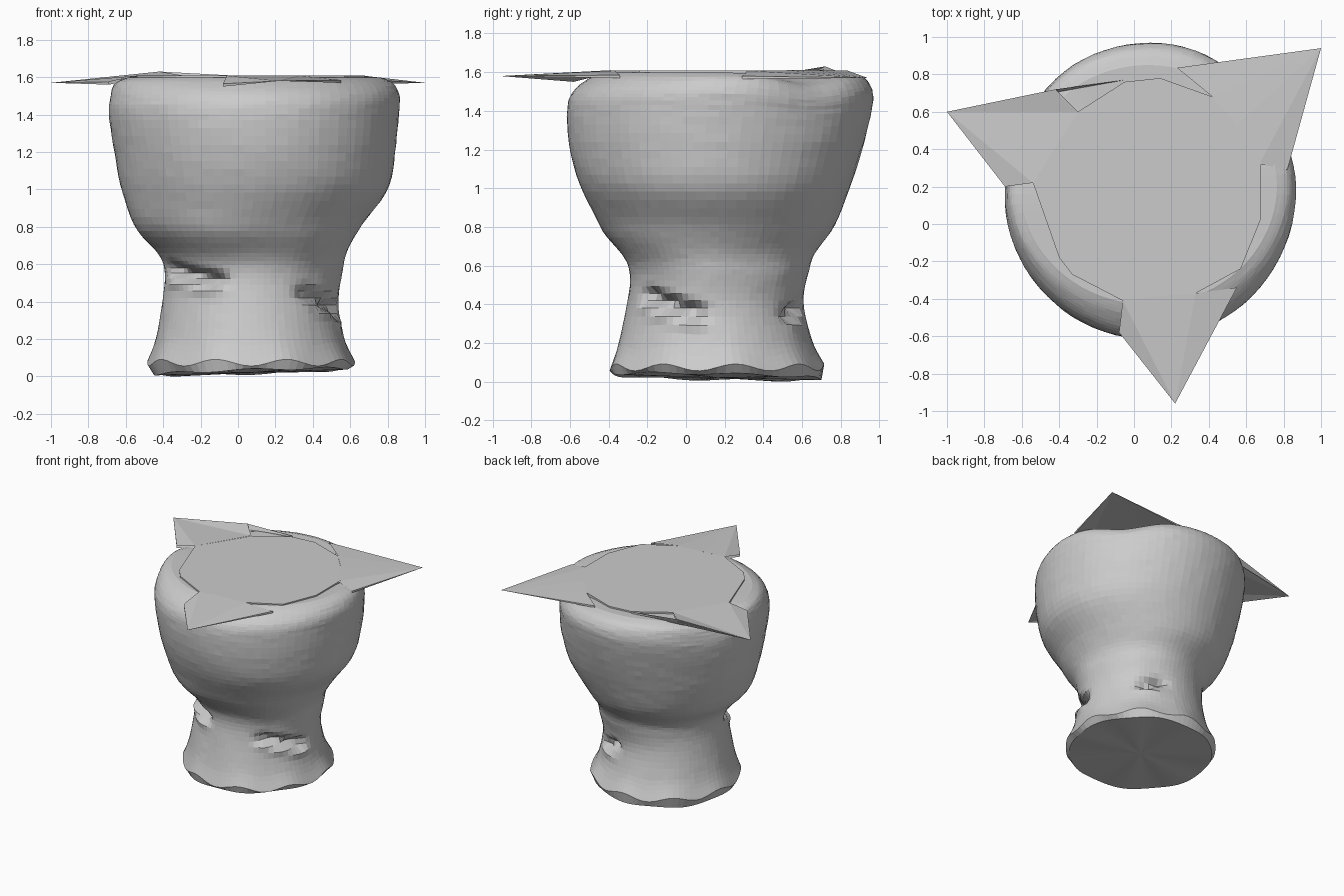
import bpy, math, random
from mathutils import Vector

if "Cube" in bpy.data.objects:
    bpy.data.objects.remove(bpy.data.objects["Cube"])

random.seed(4)
SEG, ROWS = 80, 52
TAU = 2 * math.pi

# Profile: z, min x, max x, min y, max y
PROFILE = [
    (0.075, -0.485, 0.625, -0.395, 0.715), (0.20, -0.44, 0.57, -0.35, 0.655),
    (0.40, -0.405, 0.53, -0.305, 0.605), (0.56, -0.39, 0.52, -0.28, 0.605),
    (0.66, -0.42, 0.545, -0.305, 0.635), (0.80, -0.53, 0.65, -0.42, 0.76),
    (1.00, -0.62, 0.80, -0.54, 0.845), (1.20, -0.66, 0.84, -0.60, 0.91),
    (1.40, -0.695, 0.86, -0.615, 0.96), (1.50, -0.69, 0.865, -0.585, 0.965),
    (1.57, -0.67, 0.83, -0.50, 0.925), (1.60, -0.61, 0.765, -0.43, 0.85)]

# Torn folds round the waist: start, end, depth
FOLDS = [
    (Vector((-0.36, -0.05, 0.57)), Vector((-0.13, -0.25, 0.52)), 0.08),
    (Vector((0.38, -0.19, 0.44)), Vector((0.53, 0.04, 0.36)), 0.08),
    (Vector((0.25, 0.58, 0.38)), Vector((0.35, 0.55, 0.35)), 0.07)]

# Outline of the flat top plate
PLATE = [(-0.54, 0.22), (-0.40, -0.18), (-0.33, -0.27), (-0.06, -0.41), (0.33, -0.37),
         (0.57, -0.24), (0.68, 0.03), (0.68, 0.35), (0.55, 0.53), (0.42, 0.68),
         (0.14, 0.78), (-0.05, 0.76), (-0.30, 0.60)]


def make(name, verts, faces):
    mesh = bpy.data.meshes.new(name)
    mesh.from_pydata([tuple(v) for v in verts], [], faces)
    mesh.update()
    obj = bpy.data.objects.new(name, mesh)
    bpy.context.collection.objects.link(obj)
    return obj


def sample(t):
    """Catmull-Rom point on the profile, t from 0 to 1."""
    f = t * (len(PROFILE) - 1)
    i = min(int(f), len(PROFILE) - 2)
    u = f - i
    p = [PROFILE[max(0, min(len(PROFILE) - 1, i + k))] for k in (-1, 0, 1, 2)]
    return [0.5 * (2 * b + (c - a) * u + (2 * a - 5 * b + 4 * c - d) * u * u
                   + (3 * b - a - 3 * c + d) * u ** 3) for a, b, c, d in zip(*p)]


def ring(z, x0, x1, y0, y1):
    return [Vector(((x0 + x1) / 2 + (x1 - x0) / 2 * math.cos(TAU * k / SEG),
                    (y0 + y1) / 2 + (y1 - y0) / 2 * math.sin(TAU * k / SEG), z))
            for k in range(SEG)]


def fold(v):
    """Pull the wall in along each fold and bulge the bowl above it."""
    centre = Vector((0.06, 0.16, v.z))
    for a, b, depth in FOLDS:
        d = b - a
        t = max(0, min(1, (v - a).dot(d) / d.length_squared))
        off = v - (a + d * t)
        flat = math.hypot(off.x, off.y)
        pull = depth * math.exp(-(off.z / 0.035) ** 2 - (flat / 0.06) ** 2)
        lip = 0.02 * math.exp(-((off.z + 0.06) / 0.03) ** 2 - (flat / 0.06) ** 2)
        bulge = 0.045 * math.exp(-((off.z - 0.24) / 0.15) ** 2 - (flat / 0.28) ** 2)
        v = v + (centre - v).normalized() * (pull - lip - bulge)
    return v


def rim_dip(v, angle):
    """Sink the rim where the back flaps hang over it."""
    rise = max(0, min(1, (v.z - 1.25) / 0.35))
    for centre in (40, 157):
        w = rise * math.exp(-((math.degrees(angle) - centre) / 20) ** 2)
        v.z -= 0.05 * w
        v.x -= (v.x - 0.07) * 0.06 * w
        v.y -= (v.y - 0.16) * 0.06 * w


# Body: bowl, waist and flared foot with a ragged chamfered base
base = []
for k in range(SEG):
    a = TAU * k / SEG
    x, y = 0.52 * math.cos(a), 0.54 * math.sin(a)
    base.append(Vector((0.07 + x, 0.16 + y,
                        0.026 + 0.03 * x - 0.02 * y + 0.006 * math.sin(7 * a))))
rows = [base]
for r in range(ROWS + 1):
    row = ring(*sample(r / ROWS))
    for k, v in enumerate(row):
        a = TAU * k / SEG
        v.z += 0.018 * max(0, 1 - r / 8) * math.sin(9 * a)
        if 3 < r < ROWS - 1:
            s = 1 + random.uniform(-0.002, 0.002)
            v.x, v.y = 0.07 + (v.x - 0.07) * s, 0.16 + (v.y - 0.16) * s
        rim_dip(v, a)
        row[k] = fold(v)
    rows.append(row)
rows.append(ring(1.597, -0.48, 0.62, -0.34, 0.72))
verts = [v for row in rows for v in row]
low = min(v.z for v in verts)
for v in verts:
    v.z -= low
faces = [(r * SEG + k, r * SEG + (k + 1) % SEG, (r + 1) * SEG + (k + 1) % SEG, (r + 1) * SEG + k)
         for r in range(len(rows) - 1) for k in range(SEG)]
n = len(verts)
verts.append(Vector((0.07, 0.16, 0.02)))
faces += [((k + 1) % SEG, k, n) for k in range(SEG)]
faces.append(tuple(range(n - SEG, n)))
make("body", verts, faces)

# Flat top plate closing the bowl
top = [Vector((x, y, 1.608)) for x, y in PLATE]
rim = [Vector((v.x, v.y, 1.58)) for v in top]
m = len(top)
make("top_plate", top + rim, [tuple(range(m))] +
     [(i, i + m, (i + 1) % m + m, (i + 1) % m) for i in range(m)])


# Three thin pointed flaps: tip, then the fan of points where each joins the rim
def flap(name, tip, edge):
    pts = [Vector(tip)] + [Vector(p) for p in edge]
    k = len(pts)
    under = [p - Vector((0, 0, 0.015)) for p in pts[1:]]
    fan = [(0, i + 1, i) for i in range(1, k - 1)]
    below = [(0, i + k - 1, i + k) for i in range(1, k - 1)]
    sides = [(0, 1, k), (0, 2 * k - 2, k - 1)]
    make(name, pts + under, fan + below + sides)


flap("left_flap", (-1.0, 0.60, 1.57),
     [(-0.69, 0.20, 1.575), (-0.54, 0.22, 1.608), (-0.30, 0.60, 1.61),
      (-0.42, 0.72, 1.63), (-0.05, 0.77, 1.61)])
flap("right_flap", (1.0, 0.94, 1.57),
     [(0.23, 0.835, 1.608), (0.42, 0.68, 1.61), (0.55, 0.53, 1.61),
      (0.67, 0.32, 1.608), (0.82, 0.29, 1.58)])
flap("front_flap", (0.22, -0.96, 1.58),
     [(0.55, -0.34, 1.585), (0.33, -0.37, 1.608), (0.10, -0.39, 1.61),
      (-0.06, -0.41, 1.608), (-0.08, -0.58, 1.565)])
